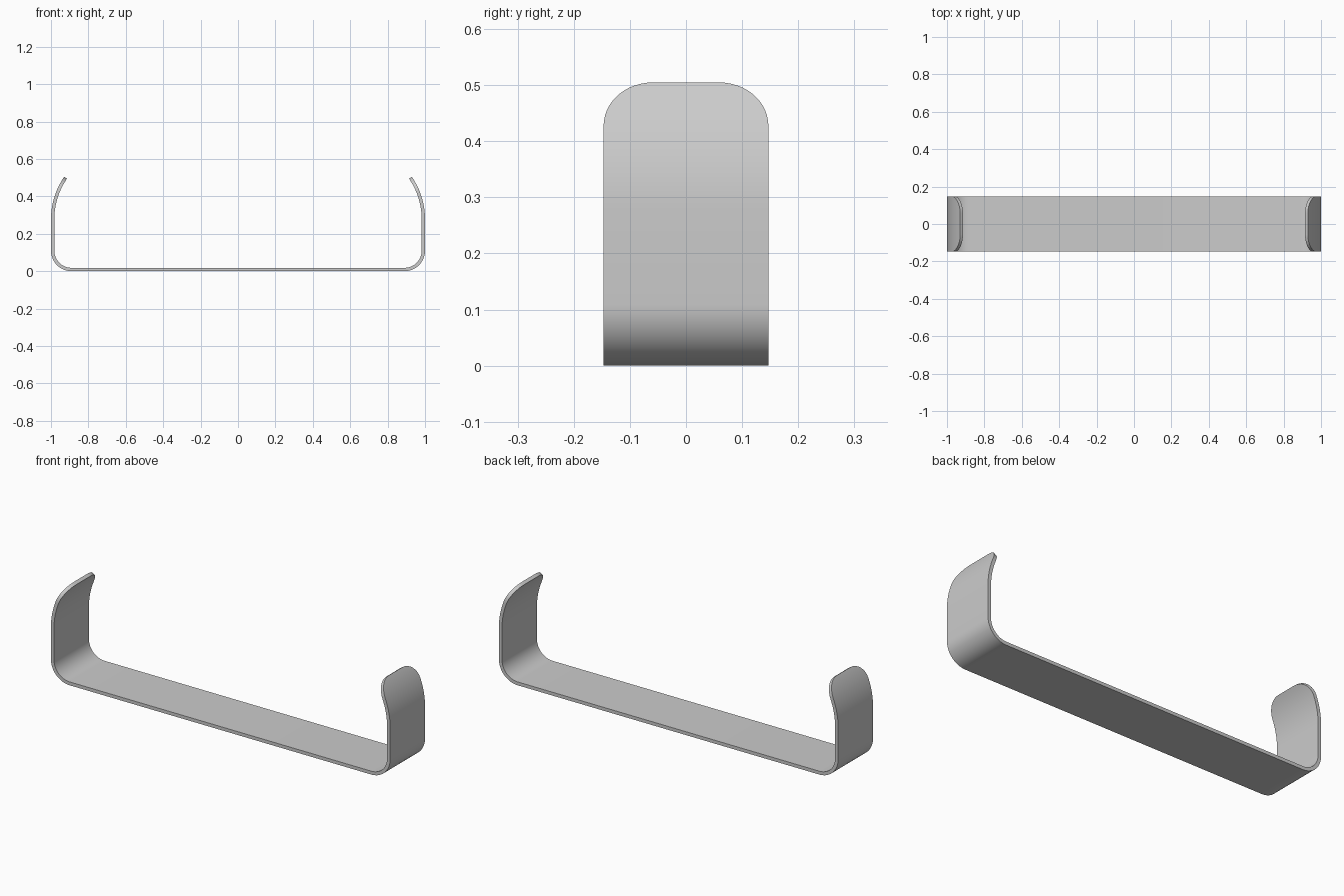
import bpy, bmesh
from math import sin, cos, pi, radians

cube = bpy.data.objects.get("Cube")
if cube:
    bpy.data.objects.remove(cube, do_unlink=True)

THICK = 0.018         # sheet thickness
HALF = 0.147          # half width of the strip
BEND = 0.11           # outer radius of the lower bend
CURL = 0.40           # outer radius of the curled tip
SWEEP = radians(34.6)
CORNER = 0.09         # rounding of the tip corners
CURL_Z = 0.505 - CURL * sin(SWEEP)

metal = bpy.data.materials.new("grey_metal")
metal.use_nodes = True
metal.diffuse_color = (0.6, 0.6, 0.6, 1)
metal.node_tree.nodes["Principled BSDF"].inputs["Base Color"].default_value = (0.6, 0.6, 0.6, 1)


def station(cx, cz, radius, angle, half=HALF):
    """Outer point, outward direction and half width of one cross-section."""
    nx, nz = cos(angle), sin(angle)
    return cx + radius * nx, cz + radius * nz, nx, nz, half


# Lower bend, from the flat base up to the wall
side = [station(1 - BEND, BEND, BEND, -pi / 2 * (1 - i / 12)) for i in range(13)]

# Curled wall at full width
straight = SWEEP - CORNER / CURL
side += [station(1 - CURL, CURL_Z, CURL, straight * i / 8) for i in range(8)]

# Tip narrowing along a quarter circle
for i in range(13):
    t = pi / 2 * i / 12
    side.append(station(1 - CURL, CURL_Z, CURL, straight + CORNER * sin(t) / CURL,
                        HALF - CORNER * (1 - cos(t))))

# Mirror the side and sweep the rectangular section along the whole path
path = [(-x, z, -nx, nz, h) for x, z, nx, nz, h in reversed(side)] + side
bm = bmesh.new()
rings = []
for x, z, nx, nz, h in path:
    ix, iz = x - THICK * nx, z - THICK * nz
    rings.append([bm.verts.new(p) for p in
                  ((x, -h, z), (x, h, z), (ix, h, iz), (ix, -h, iz))])
for a, b in zip(rings, rings[1:]):
    for k in range(4):
        n = (k + 1) % 4
        bm.faces.new((a[k], a[n], b[n], b[k]))
bm.faces.new(rings[0])
bm.faces.new(rings[-1])
bmesh.ops.recalc_face_normals(bm, faces=bm.faces)

mesh = bpy.data.meshes.new("bent_strip")
bm.to_mesh(mesh)
bm.free()
mesh.materials.append(metal)
strip = bpy.data.objects.new("bent_strip", mesh)
bpy.context.collection.objects.link(strip)

# Smooth bends with crisp sheet edges
bpy.ops.object.select_all(action='DESELECT')
strip.select_set(True)
bpy.context.view_layer.objects.active = strip
bpy.ops.object.shade_smooth_by_angle(angle=radians(30))
